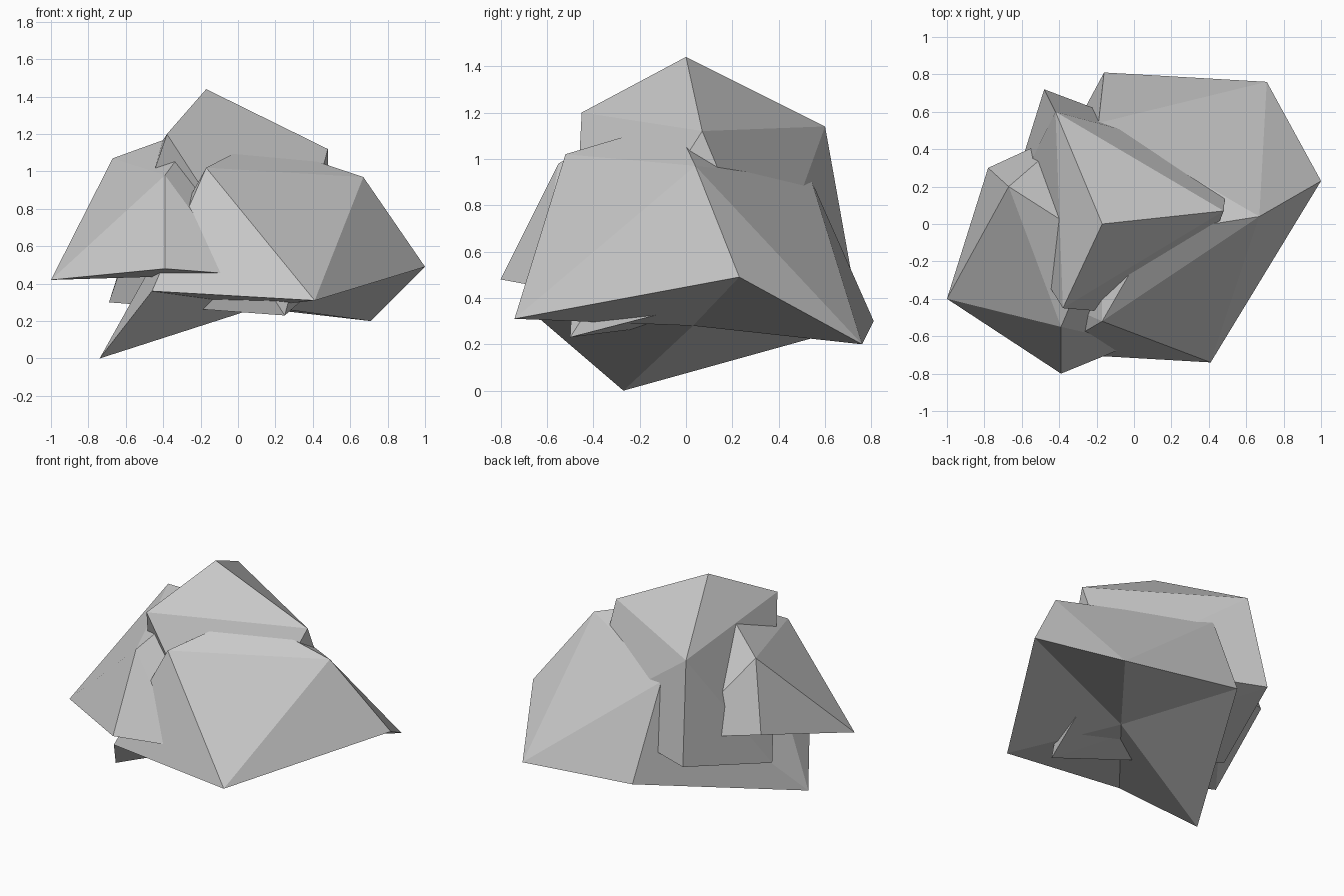
import bpy, bmesh

cube = bpy.data.objects.get("Cube")
if cube:
    bpy.data.objects.remove(cube, do_unlink=True)

stone = bpy.data.materials.new("grey_stone")
stone.use_nodes = True
stone.diffuse_color = (0.6, 0.6, 0.6, 1)
stone.node_tree.nodes["Principled BSDF"].inputs["Base Color"].default_value = (0.6, 0.6, 0.6, 1)


def boulder(name, corners, hollow=None, rim=()):
    """Faceted boulder wrapped around its corners; the rim may fold up to a hollow underneath."""
    bm = bmesh.new()
    verts = [bm.verts.new(c) for c in corners]
    hull = bmesh.ops.convex_hull(bm, input=verts)
    spare = [v for v in hull["geom_interior"] if isinstance(v, bmesh.types.BMVert)]
    bmesh.ops.delete(bm, geom=spare, context="VERTS")
    if hollow:
        # swap the underside for a fan that meets in the hollow
        ring = [verts[i] for i in rim]
        under = [f for f in bm.faces if all(v in ring for v in f.verts)]
        bmesh.ops.delete(bm, geom=under, context="FACES_ONLY")
        middle = bm.verts.new(hollow)
        for a, b in zip(ring, ring[1:] + ring[:1]):
            bm.faces.new((a, b, middle))
    bmesh.ops.recalc_face_normals(bm, faces=bm.faces)
    mesh = bpy.data.meshes.new(name)
    bm.to_mesh(mesh)
    bm.free()
    mesh.materials.append(stone)
    obj = bpy.data.objects.new(name, mesh)
    bpy.context.collection.objects.link(obj)
    return obj


# Wide boulder: lower ring first, then the three upper corners
boulder("wide_boulder", [
    (0.41, -0.74, 0.31), (1.0, 0.23, 0.49), (0.71, 0.76, 0.2),
    (-0.16, 0.81, 0.3), (-0.74, -0.27, 0), (-0.46, -0.69, 0.36),
    (-0.17, -0.52, 1.02), (0.67, 0.04, 0.97), (-0.19, 0.54, 0.91),
    (0.1, -0.05, 1.16),
], hollow=(0.13, 0.03, 0.28), rim=range(6))

# Tall boulder in the middle: peak, shoulders, foot
boulder("tall_boulder", [
    (-0.17, 0, 1.44), (0.48, 0.07, 1.12), (-0.38, -0.45, 1.2),
    (-0.42, 0.6, 1.14), (-0.48, 0.72, 0.47), (-0.69, 0.05, 0.3),
    (0.25, -0.5, 0.23), (0.5, 0.35, 0.45),
])

# Side boulder leaning into the others
boulder("side_boulder", [
    (-1.0, -0.4, 0.42), (-0.67, 0.2, 1.07), (-0.39, -0.8, 0.48),
    (-0.78, 0.3, 0.61), (-0.39, -0.55, 0.98), (-0.2, -0.1, 1.24),
    (0.0, -0.64, 0.45), (-0.3, 0.52, 0.55),
])
